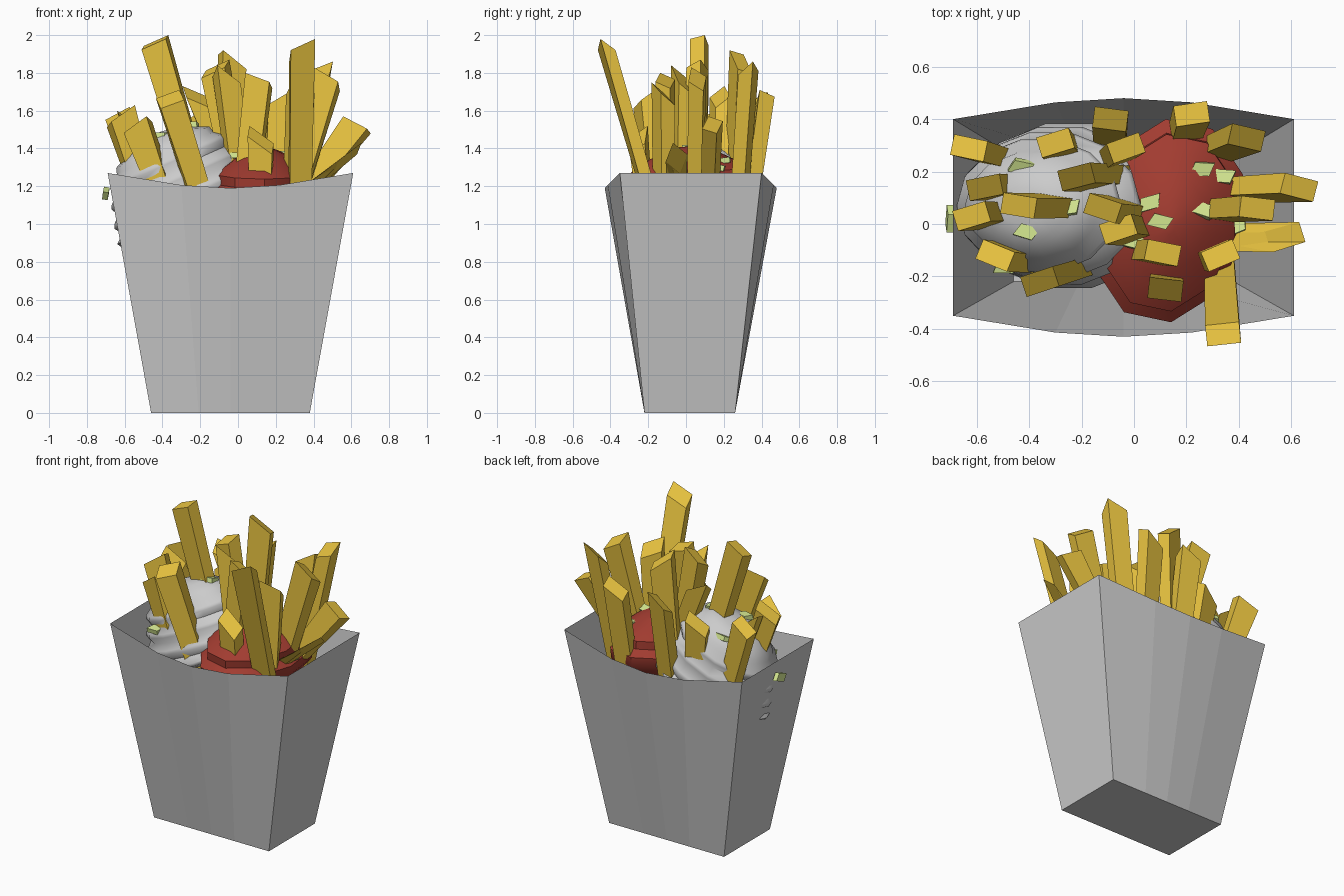
import bpy, bmesh, math, random
from mathutils import Vector, Matrix
from mathutils.bvhtree import BVHTree

if "Cube" in bpy.data.objects:
    bpy.data.objects.remove(bpy.data.objects["Cube"])

random.seed(4)


def material(name, color):
    m = bpy.data.materials.new(name)
    m.diffuse_color = (*color, 1)
    m.use_nodes = True
    m.node_tree.nodes["Principled BSDF"].inputs["Base Color"].default_value = m.diffuse_color
    return m


def make(name, bm, mat=None, smooth=None):
    bmesh.ops.recalc_face_normals(bm, faces=bm.faces)
    me = bpy.data.meshes.new(name)
    bm.to_mesh(me)
    bm.free()
    ob = bpy.data.objects.new(name, me)
    bpy.context.collection.objects.link(ob)
    if mat:
        me.materials.append(mat)
    if smooth:
        bpy.ops.object.select_all(action='DESELECT')
        ob.select_set(True)
        bpy.context.view_layer.objects.active = ob
        bpy.ops.object.shade_smooth_by_angle(angle=math.radians(smooth))
    return ob


gold = material("fried_potato", (0.80, 0.54, 0.05))
red = material("red_sauce", (0.36, 0.045, 0.03))
green = material("chopped_onion", (0.66, 0.80, 0.28))

# Carton: flared open box with front and back walls bowing towards the rim
bm = bmesh.new()
rim, foot = [], []
steps = [(0, 0), (0.3, 0.8), (0.5, 1), (0.7, 0.8), (1, 0)]  # along wall, bow
for side in (-1, 1):
    for t, bow in (steps if side < 0 else steps[::-1]):
        y_top = -0.35 - 0.08 * bow if side < 0 else 0.40 + 0.08 * bow
        rim.append(bm.verts.new((-0.69 + 1.30 * t, y_top, 1.27 - 0.08 * bow)))
        foot.append(bm.verts.new((-0.46 + 0.84 * t, -0.22 if side < 0 else 0.26, 0)))
for i in range(len(rim)):
    j = (i + 1) % len(rim)
    bm.faces.new((foot[i], foot[j], rim[j], rim[i]))
bm.faces.new(foot[::-1])
make("carton", bm)

# Sauces: tilted, rippled dollops
sauce_trees = []


def dollop(name, center, scale, tilt, profile, sides, mat, smooth):
    bm = bmesh.new()
    rings = []
    for r, h in profile:
        rings.append([bm.verts.new((r * scale[0] * math.cos(a), r * scale[1] * math.sin(a), h))
                      for a in (2 * math.pi * k / sides for k in range(sides))])
    for lo, hi in zip(rings, rings[1:]):
        for k in range(sides):
            n = (k + 1) % sides
            bm.faces.new((lo[k], lo[n], hi[n], hi[k]))
    bm.faces.new(rings[0][::-1])
    bm.faces.new(rings[-1])
    bm.transform(Matrix.Translation(center) @ Matrix.Rotation(tilt[2], 4, 'Z')
                 @ Matrix.Rotation(tilt[1], 4, 'Y') @ Matrix.Rotation(tilt[0], 4, 'X'))
    sauce_trees.append(BVHTree.FromBMesh(bm))
    make(name, bm, mat, smooth)


dollop("white_sauce", (-0.24, 0.07, 1.05), (0.93, 0.70), (0, math.radians(-24), 0),
       [(.32, -.04), (.45, 0), (.46, .02), (.41, .06), (.44, .10), (.43, .12), (.39, .16),
        (.41, .20), (.40, .22), (.35, .26), (.37, .30), (.36, .32), (.30, .36), (.29, .39),
        (.22, .42), (.19, .445), (.10, .46), (.02, .47)], 14, None, 60)
dollop("red_sauce", (0.13, 0.02, 1.10), (0.76, 1.02), (math.radians(5), math.radians(2),
       math.radians(-12)),
       [(.30, -.06), (.38, .02), (.39, .08), (.34, .12), (.34, .17), (.28, .21), (.24, .23),
        (.19, .26), (.10, .29), (.03, .31)], 10, red, 35)

# Fries: tip x, y, z and x, y where it leaves the carton at z = 1.25
fries = [
    (-.63, .29, 1.62, -.53, .26), (-.62, .03, 1.63, -.52, .03),
    (-.57, .14, 1.60, -.46, .14), (-.53, -.12, 1.57, -.43, -.13),
    (-.36, -.22, 1.71, -.23, -.18), (-.44, .07, 2.00, -.23, .07),
    (-.30, .31, 1.58, -.27, .28), (-.22, .18, 1.73, -.04, .17),
    (-.09, .40, 1.70, -.09, .33), (-.03, .29, 1.92, -.07, .26),
    (-.12, .06, 1.87, -.01, .05), (-.06, -.02, 1.84, .01, -.03),
    (.11, -.11, 1.80, .05, -.11), (.12, -.25, 1.52, .12, -.23),
    (.34, -.42, 1.98, .33, -.22), (.33, -.12, 1.75, .31, -.12),
    (.22, .42, 1.71, .20, .36), (.43, .33, 1.86, .33, .29),
    (.63, .14, 1.57, .42, .13), (.47, .06, 1.83, .32, .05),
    (.58, -.05, 1.43, .42, -.05),
]
for n, (x, y, z, bx, by) in enumerate(fries):
    yaw = random.choice((-1, 1)) * random.uniform(0.1, 0.45)
    u = Vector((math.cos(yaw), math.sin(yaw), 0))
    v = Vector((-u.y, u.x, 0))
    sx = random.choice((-1, 1)) * random.uniform(.02, .05)
    sy = random.choice((-1, 1)) * random.uniform(.01, .035)
    tip = Vector((x, y, z - abs(sx) - abs(sy)))
    base = Vector((bx, by, 1.25))
    drop = 0.2 if z < 1.64 else 0.4
    low = base + (base - Vector((x, y, z - .04))) * (drop / (z - 1.29))
    bm = bmesh.new()
    ends = []
    for p, s, slant in ((low, 0.85, 0), (tip, 1, 1)):
        ends.append([bm.verts.new(p + u * (a * .065 * s) + v * (b * .04 * s)
                                  + Vector((0, 0, slant * (a * sx + b * sy))))
                     for a, b in ((-1, -1), (1, -1), (1, 1), (-1, 1))])
    for k in range(4):
        m = (k + 1) % 4
        bm.faces.new((ends[0][k], ends[0][m], ends[1][m], ends[1][k]))
    bm.faces.new(ends[0][::-1])
    bm.faces.new(ends[1])
    make("fry_%02d" % n, bm, gold)

# Chopped onion pieces dropped onto the sauces
spots = [(-.43, .22), (-.25, .06), (-.41, -.03), (-.49, -.16), (.26, .21), (.34, .18),
         (.27, .05), (.10, .01), (.06, .08), (.01, -.07), (.39, -.01), (-.69, .02)]
for n, (x, y) in enumerate(spots):
    point, normal = Vector((x, y, 1.2)), Vector((0, 0, 1))
    for tree in sauce_trees:
        hit = tree.ray_cast(Vector((x, y, 3)), Vector((0, 0, -1)))
        if hit[0] and hit[0].z > point.z:
            point, normal = hit[0], hit[1]
    if x < -.6:  # piece poking out through the left wall
        point, normal = Vector((x, y, 1.16)), Vector((-1, 0, .2))
    rot = normal.to_track_quat('Z', 'Y').to_matrix().to_4x4()
    bm = bmesh.new()
    bmesh.ops.create_cube(bm, size=1)
    for w in bm.verts:
        w.co.x += 0.25 * w.co.y
    bm.transform(Matrix.Translation(point + normal.normalized() * .01) @ rot
                 @ Matrix.Rotation(random.uniform(-.5, .5), 4, 'Z')
                 @ Matrix.Rotation(random.uniform(-.4, .4), 4, 'X')
                 @ Matrix.Diagonal((.075, .05, .03, 1)))
    make("onion_%02d" % n, bm, green)
